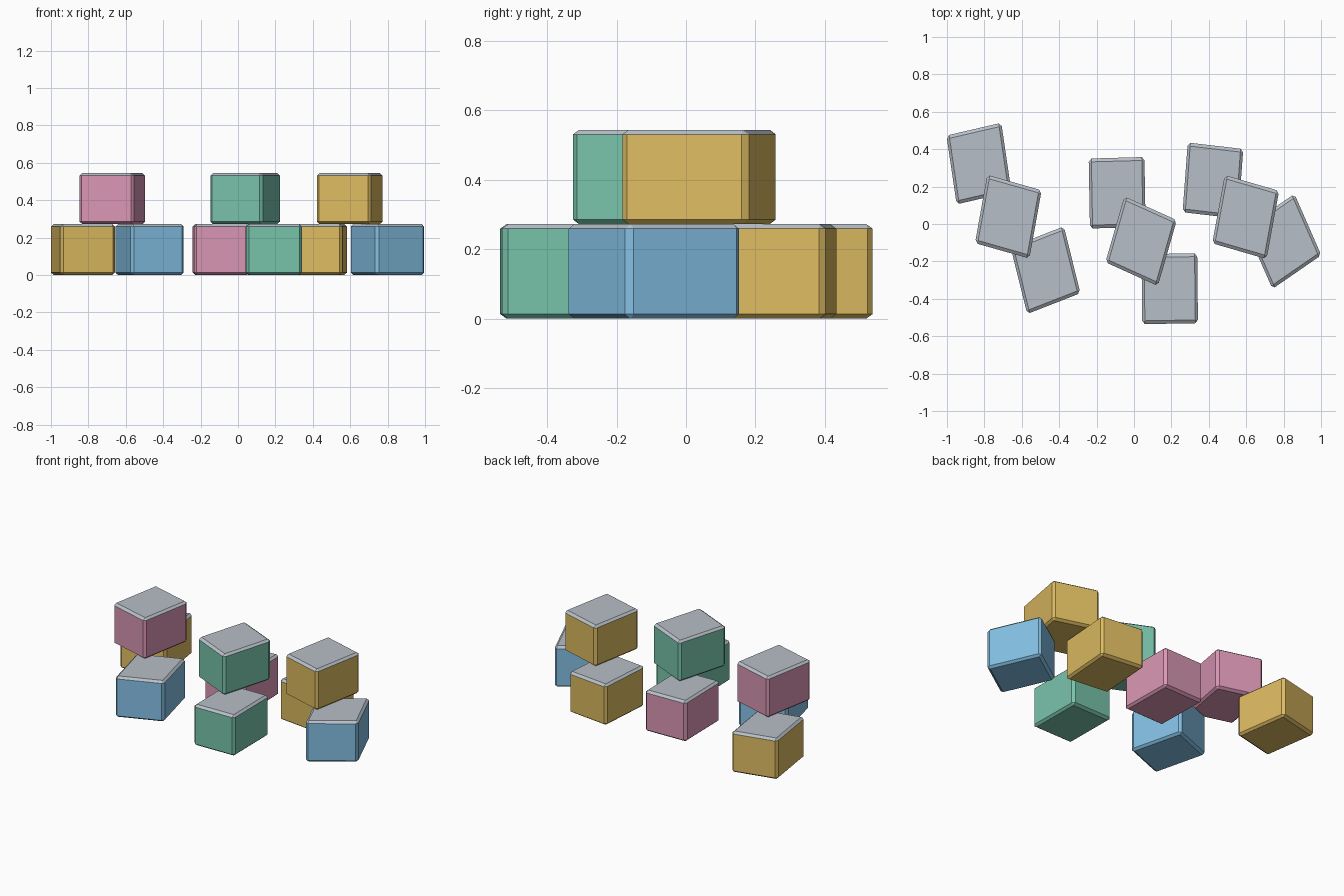
import bpy, bmesh
from math import radians
from mathutils import Matrix

if "Cube" in bpy.data.objects:
    bpy.data.objects.remove(bpy.data.objects["Cube"])

SX, SY, H = 0.298, 0.374, 0.272   # block size
BEVEL = 0.048                     # chamfer, relative to a unit cube


def material(name, rgb):
    m = bpy.data.materials.new(name)
    m.diffuse_color = (*rgb, 1)
    m.use_nodes = True
    m.node_tree.nodes["Principled BSDF"].inputs["Base Color"].default_value = m.diffuse_color
    return m


GREY = material("grey_top", (0.47, 0.52, 0.57))
COLOURS = {
    "gold": material("gold", (0.73, 0.50, 0.12)),
    "blue": material("blue", (0.23, 0.53, 0.78)),
    "pink": material("pink", (0.70, 0.31, 0.46)),
    "green": material("green", (0.19, 0.55, 0.41)),
}


def block(name, colour, x, y, level, angle):
    """Chamfered cube, turned first and then stretched, with a grey top."""
    bm = bmesh.new()
    bmesh.ops.create_cube(bm, size=1)
    bmesh.ops.bevel(bm, geom=bm.edges[:], offset=BEVEL, segments=1,
                    profile=0.5, affect='EDGES')
    bm.normal_update()
    for f in bm.faces:
        f.material_index = 1 if f.normal.z > 0.3 else 0
    place = (Matrix.Translation((0, 0, H / 2)) @ Matrix.Diagonal((SX, SY, H, 1))
             @ Matrix.Rotation(radians(angle), 4, 'Z'))
    bmesh.ops.transform(bm, matrix=place, verts=bm.verts)
    me = bpy.data.meshes.new(name)
    bm.to_mesh(me)
    bm.free()
    me.materials.append(COLOURS[colour])
    me.materials.append(GREY)
    ob = bpy.data.objects.new(name, me)
    ob.location = (x, y, level * H)
    bpy.context.collection.objects.link(ob)


# Three stacks: two blocks on the ground, one resting across them
block("left_back_block", "gold", -0.829, 0.323, 0, 10.5)
block("left_front_block", "blue", -0.473, -0.247, 0, 17.3)
block("left_top_block", "pink", -0.672, 0.039, 1, -12.7)

block("middle_back_block", "pink", -0.090, 0.167, 0, 1.3)
block("middle_front_block", "green", 0.191, -0.346, 0, 0.8)
block("middle_top_block", "green", 0.038, -0.092, 1, -19.8)

block("right_back_block", "gold", 0.422, 0.232, 0, -5.3)
block("right_front_block", "blue", 0.799, -0.093, 0, 28.8)
block("right_top_block", "gold", 0.597, 0.037, 1, -13.0)
